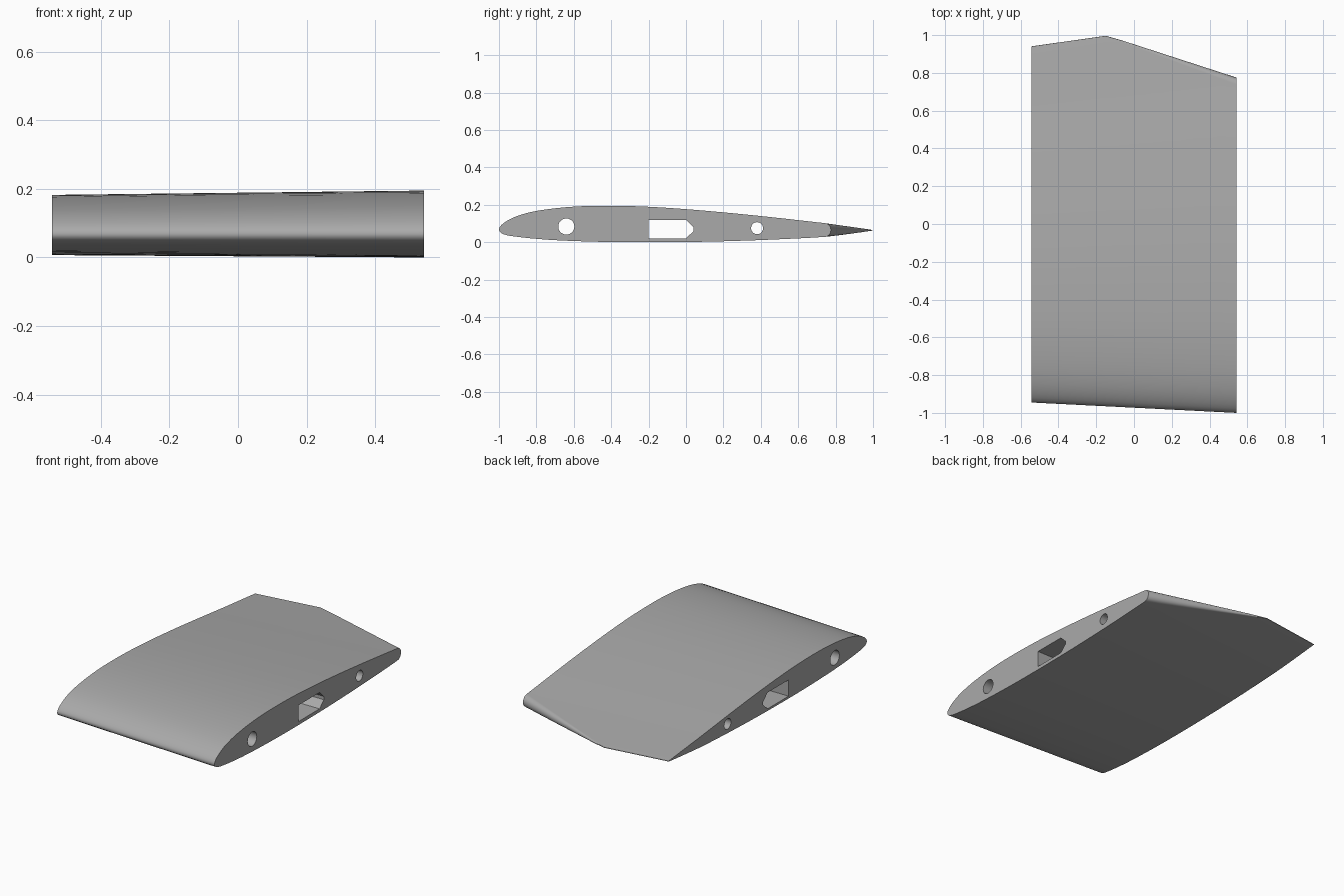
import bpy, bmesh, math
from mathutils import Vector

if "Cube" in bpy.data.objects:
    bpy.data.objects.remove(bpy.data.objects["Cube"])

HALF = 0.543          # half span
CHORD = 2.095         # chord at the wide end
THICK = 0.194         # greatest thickness at the wide end
KINK = -0.15          # where the clipped trailing edge begins

# Mean line height along the chord (fraction, height)
MEAN = [(0, .07), (.025, .08), (.05, .088), (.1, .0955), (.2, .101), (.3, .1),
        (.4, .0962), (.57, .085), (.7, .076), (.84, .0675), (1, .066)]


def mean_height(u):
    """Smooth cubic curve through the mean line points."""
    def slope(i):
        a, b = MEAN[max(i - 1, 0)], MEAN[min(i + 1, len(MEAN) - 1)]
        return (b[1] - a[1]) / (b[0] - a[0])
    i = 0
    while i < len(MEAN) - 2 and u > MEAN[i + 1][0]:
        i += 1
    (u0, z0), (u1, z1) = MEAN[i], MEAN[i + 1]
    h = u1 - u0
    t = (u - u0) / h
    return ((2*t**3 - 3*t*t + 1) * z0 + (t**3 - 2*t*t + t) * h * slope(i)
            + (3*t*t - 2*t**3) * z1 + (t**3 - t*t) * h * slope(i + 1))


def half_thickness(u):
    """Classic airfoil thickness law, slightly blunt at the trailing edge."""
    return THICK * 5 * (.2969 * math.sqrt(u) - .126 * u - .3516 * u**2
                        + .2843 * u**3 - .1015 * u**4)


def section(x, n=40, caps=8):
    """Closed airfoil loop at span position x, with a rounded rear end."""
    f = (HALF - x) / (2 * HALF)
    scale = 1 - 0.1 * f
    nose = -1 + 0.055 * f
    chord = CHORD * scale
    rear = nose + chord
    if x > KINK:
        rear = min(rear, 1 - (x - KINK) * 0.225 / (HALF - KINK))

    def at(u, side):
        z = mean_height(u) + side * half_thickness(u)
        return nose + u * chord, 0.07 + (z - 0.07) * scale

    r = half_thickness((rear - nose) / chord) * scale
    end = (rear - r - nose) / chord
    us = [end * (1 - math.cos(math.pi * i / n)) / 2 for i in range(n + 1)]
    pts = [at(u, 1) for u in reversed(us)] + [at(u, -1) for u in us[1:]]
    (y, top), (_, low) = at(end, 1), at(end, -1)
    for i in range(1, caps):
        a = -math.pi / 2 + math.pi * i / caps
        pts.append((y + r * math.cos(a), (top + low) / 2 + (top - low) / 2 * math.sin(a)))
    return [Vector((x, py, pz)) for py, pz in pts]


def loft(name, loops):
    """Skin a row of matching loops and close both ends."""
    bm = bmesh.new()
    rows = [[bm.verts.new(p) for p in loop] for loop in loops]
    n = len(rows[0])
    for a, b in zip(rows, rows[1:]):
        for i in range(n):
            bm.faces.new((a[i], a[(i + 1) % n], b[(i + 1) % n], b[i]))
    bm.faces.new(rows[0])
    bm.faces.new(rows[-1])
    bmesh.ops.recalc_face_normals(bm, faces=bm.faces)
    mesh = bpy.data.meshes.new(name)
    bm.to_mesh(mesh)
    bm.free()
    obj = bpy.data.objects.new(name, mesh)
    bpy.context.collection.objects.link(obj)
    return obj


def circle(y, z, r, n=40):
    return [(y + r * math.cos(2 * math.pi * i / n), z + r * math.sin(2 * math.pi * i / n))
            for i in range(n)]


# Wing body, one straight panel and one clipped panel
stations = [-HALF, KINK] + [KINK + (HALF - KINK) * i / 8 for i in range(1, 9)]
loops = [section(x) for x in stations]
ground = min(p.z for loop in loops for p in loop)
for loop in loops:
    for p in loop:
        p.z -= ground
wing = loft("wing_section", loops)

grey = bpy.data.materials.new("plain_grey")
grey.diffuse_color = (0.40, 0.40, 0.40, 1)
grey.use_nodes = True
grey.node_tree.nodes["Principled BSDF"].inputs["Base Color"].default_value = grey.diffuse_color
wing.data.materials.append(grey)

# Spanwise openings: front rod hole, pointed spar slot, rear rod hole
openings = {
    "front_rod_hole": circle(-0.64, 0.084, 0.043),
    "spar_slot": [(-0.2, 0.021), (0, 0.021), (0.041, 0.06), (0.041, 0.08),
                  (0, 0.119), (-0.2, 0.119)],
    "rear_rod_hole": circle(0.38, 0.075, 0.032),
}
bpy.context.view_layer.objects.active = wing
wing.select_set(True)
for name, outline in openings.items():
    cutter = loft(name, [[Vector((x, y, z)) for y, z in outline] for x in (-0.7, 0.7)])
    cutter.data.materials.append(grey)
    cutter.hide_render = True
    cut = wing.modifiers.new(name, 'BOOLEAN')
    cut.operation = 'DIFFERENCE'
    cut.solver = 'EXACT'
    cut.object = cutter
    bpy.ops.object.modifier_apply(modifier=cut.name)
    bpy.data.objects.remove(cutter)

bpy.ops.object.shade_smooth_by_angle(angle=math.radians(35))
